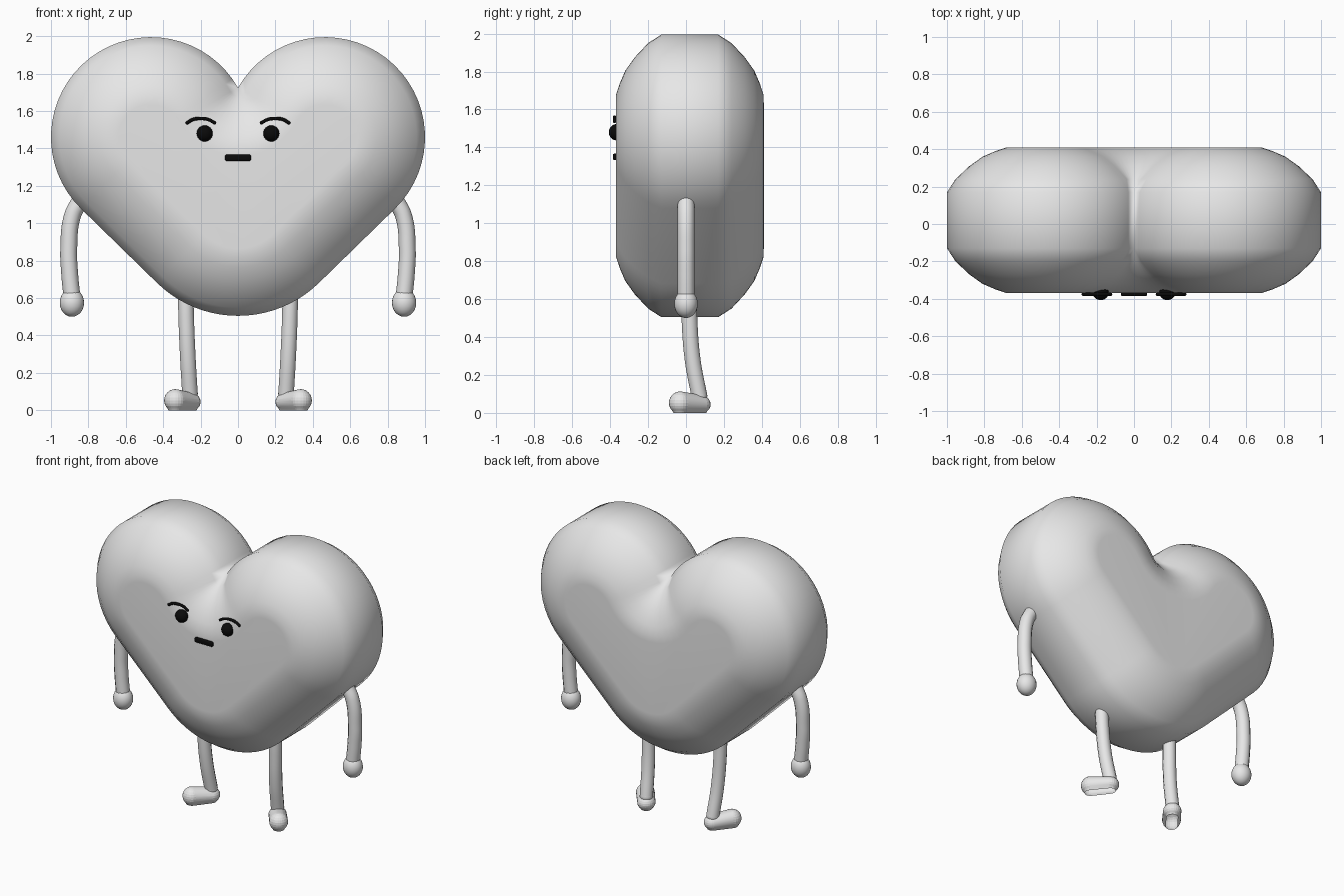
import bpy, bmesh
from math import pi, sin, cos, radians, atan2, sqrt
from mathutils import Vector, Matrix

cube = bpy.data.objects.get("Cube")
if cube:
    bpy.data.objects.remove(cube, do_unlink=True)


def material(name, value):
    m = bpy.data.materials.new(name)
    m.use_nodes = True
    m.diffuse_color = (value, value, value, 1)
    m.node_tree.nodes["Principled BSDF"].inputs["Base Color"].default_value = m.diffuse_color
    return m


GREY = material("soft grey", 0.8)
BLACK = material("black", 0.003)


def finish(name, bm, mat, angle=50):
    bmesh.ops.recalc_face_normals(bm, faces=bm.faces)
    me = bpy.data.meshes.new(name)
    bm.to_mesh(me)
    bm.free()
    me.materials.append(mat)
    ob = bpy.data.objects.new(name, me)
    bpy.context.collection.objects.link(ob)
    bpy.ops.object.select_all(action='DESELECT')
    ob.select_set(True)
    bpy.context.view_layer.objects.active = ob
    bpy.ops.object.shade_smooth_by_angle(angle=radians(angle))
    return ob


def ball(bm, centre, radii, segments=24):
    mat = Matrix.Translation(centre) @ Matrix.Diagonal((*radii, 1))
    return bmesh.ops.create_uvsphere(bm, u_segments=segments, v_segments=segments // 2,
                                     radius=1, matrix=mat)["verts"]


def tube(name, points, radius, mat):
    """Round rod along a smooth path, closed with round ends."""
    cu = bpy.data.curves.new(name, 'CURVE')
    cu.dimensions = '3D'
    cu.bevel_depth = radius
    cu.bevel_resolution = 4
    sp = cu.splines.new('BEZIER')
    sp.bezier_points.add(len(points) - 1)
    for bp, p in zip(sp.bezier_points, points):
        bp.co = p
        bp.handle_left_type = bp.handle_right_type = 'AUTO'
    ob = bpy.data.objects.new(name, cu)
    bpy.context.collection.objects.link(ob)
    me = bpy.data.meshes.new_from_object(ob.evaluated_get(bpy.context.evaluated_depsgraph_get()))
    bpy.data.objects.remove(ob, do_unlink=True)
    bm = bmesh.new()
    bm.from_mesh(me)
    bpy.data.meshes.remove(me)
    for end in (points[0], points[-1]):
        ball(bm, end, (radius,) * 3, 16)
    return finish(name, bm, mat)


# Heart outline: two lobe arcs, straight flanks and a round tip, inset by d
LOBE, LOBE_R = Vector((0.465, 1.46)), 0.535
TIP, TIP_R = Vector((0, 1.125)), 0.62
CLEFT = Vector((0, LOBE.y + sqrt(LOBE_R ** 2 - LOBE.x ** 2)))
FLANK = radians(-45.5)


def arc(centre, r, a, b, n):
    return [centre + r * Vector((cos(a + (b - a) * i / n), sin(a + (b - a) * i / n)))
            for i in range(n + 1)]


def heart_ring(d):
    to_lobe = LOBE - CLEFT
    a = atan2(to_lobe.y, to_lobe.x)
    half = arc(CLEFT, d, -pi / 2, a, 6)
    half += arc(LOBE, LOBE_R - d, a + pi, FLANK, 32)[1:]
    half += arc(TIP, TIP_R - d, FLANK, -pi / 2, 10)
    return half + [Vector((-p.x, p.y)) for p in reversed(half[1:-1])]


# Body: rings from the front face to the back face (half depth, inset)
profile = [(0.39, 0.36), (0.388, 0.315), (0.37, 0.26), (0.34, 0.19),
           (0.29, 0.12), (0.22, 0.045), (0.15, 0)]
stations = [(-y, d) for y, d in profile] + [(y, d) for y, d in reversed(profile)]
bm = bmesh.new()
rings = [[bm.verts.new((p.x, y + 0.02, p.y)) for p in heart_ring(d)] for y, d in stations]
for r0, r1 in zip(rings, rings[1:]):
    n = len(r0)
    for i in range(n):
        bm.faces.new((r0[i], r0[(i + 1) % n], r1[(i + 1) % n], r1[i]))
bm.faces.new(rings[0])
bm.faces.new(rings[-1])
bmesh.ops.remove_doubles(bm, verts=bm.verts, dist=0.0005)
finish("heart_body", bm, GREY)

for side, s in (("left", 1), ("right", -1)):
    # Arm and hand
    tube(side + "_arm", [(s * x, 0, z) for x, z in
         ((0.845, 1.12), (0.885, 1.04), (0.905, 0.86), (0.9, 0.73), (0.887, 0.6))], 0.045, GREY)
    bm = bmesh.new()
    ball(bm, (s * 0.888, 0, 0.575), (0.065, 0.062, 0.075))
    finish(side + "_hand", bm, GREY)

    # Leg
    tube(side + "_leg", [(s * x, y, z) for x, y, z in
         ((0.28, 0.015, 0.68), (0.277, 0.018, 0.5), (0.268, 0.035, 0.28), (0.257, 0.07, 0.09))],
         0.043, GREY)

    # Foot turned outward with a flat sole
    bm = bmesh.new()
    ball(bm, (s * 0.335, -0.03, 0.053), (0.06, 0.06, 0.06))
    ball(bm, (s * 0.257, 0.07, 0.045), (0.057, 0.06, 0.05))
    hull = bmesh.ops.convex_hull(bm, input=bm.verts)
    bmesh.ops.delete(bm, geom=list({v for v in hull["geom_interior"] + hull["geom_unused"]
                                    if isinstance(v, bmesh.types.BMVert)}), context='VERTS')
    cut = bmesh.ops.bisect_plane(bm, geom=bm.verts[:] + bm.edges[:] + bm.faces[:],
                                 plane_co=(0, 0, 0.006), plane_no=(0, 0, -1), clear_outer=True)
    bmesh.ops.holes_fill(bm, edges=[e for e in cut["geom_cut"] if isinstance(e, bmesh.types.BMEdge)])
    for v in bm.verts:
        v.co.z -= 0.006 if v.co.z < 0.007 else 0
    finish(side + "_foot", bm, GREY)

    # Eye and eyebrow
    bm = bmesh.new()
    ball(bm, (s * 0.178, -0.367, 1.48), (0.043, 0.04, 0.043))
    finish(side + "_eye", bm, BLACK)
    tube(side + "_eyebrow", [(s * x, -0.376, z) for x, z in
         ((0.125, 1.537), (0.16, 1.555), (0.2, 1.56), (0.24, 1.555), (0.272, 1.537))], 0.009, BLACK)

# Mouth
bm = bmesh.new()
bmesh.ops.create_cube(bm, size=1, matrix=Matrix.Translation((0, -0.375, 1.35))
                      @ Matrix.Diagonal((0.138, 0.022, 0.034, 1)))
bmesh.ops.bevel(bm, geom=bm.edges[:], offset=0.008, segments=3, affect='EDGES', profile=0.5)
finish("mouth", bm, BLACK)
